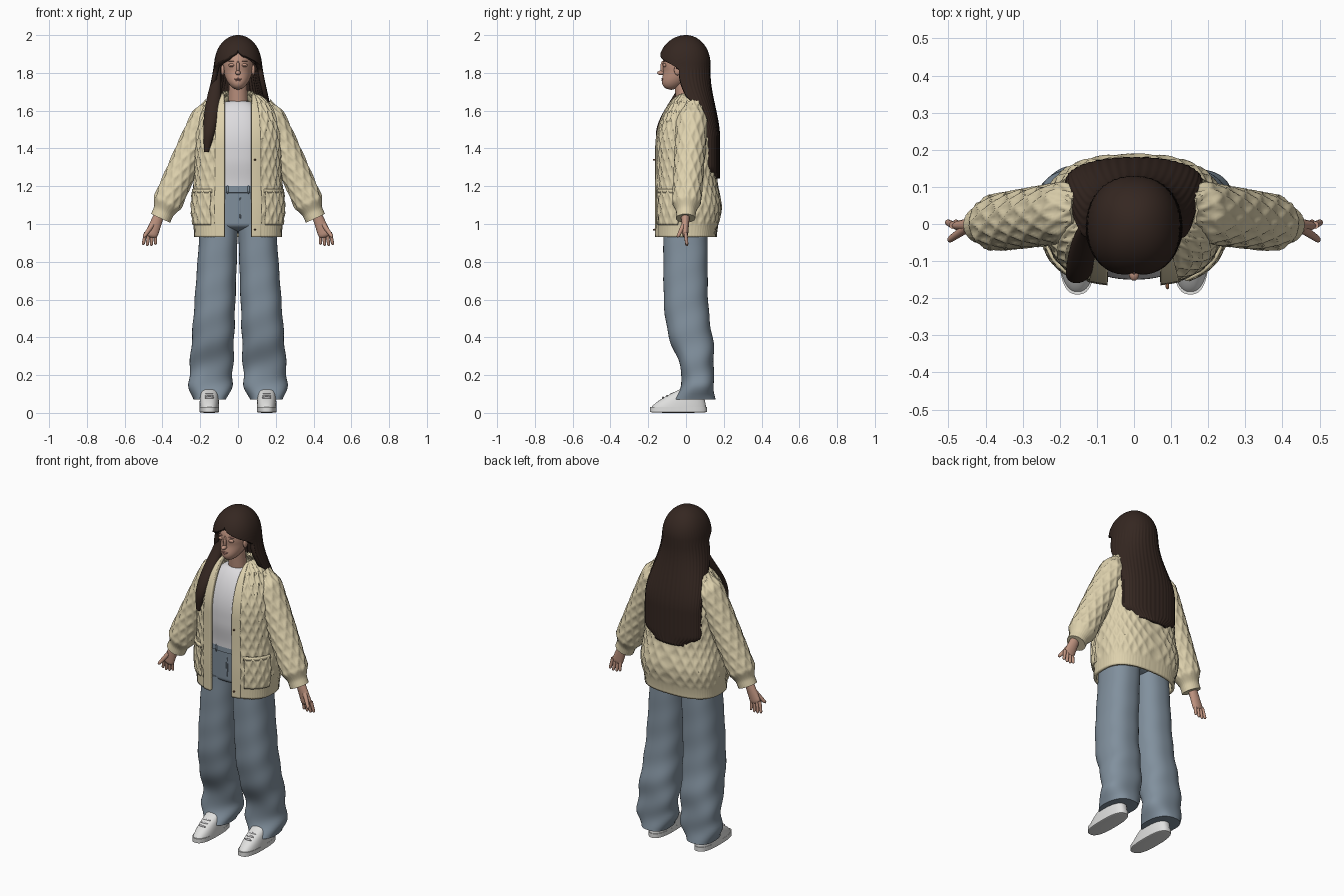
import bpy, bmesh, math
from math import sin, cos, asin, pi, radians, degrees, exp, sqrt

if "Cube" in bpy.data.objects:
    bpy.data.objects.remove(bpy.data.objects["Cube"])


def material(name, red, green, blue):
    mat = bpy.data.materials.new(name)
    mat.use_nodes = True
    mat.diffuse_color = (red, green, blue, 1)
    shader = mat.node_tree.nodes["Principled BSDF"]
    shader.inputs["Base Color"].default_value = mat.diffuse_color
    shader.inputs["Roughness"].default_value = 0.8
    return mat


HAIR = material("dark brown hair", .035, .02, .015)
SKIN = material("skin", .53, .3, .22)
LIPS = material("lips", .44, .21, .17)
KNIT = material("cream knit", .73, .64, .42)
DENIM = material("blue denim", .22, .28, .34)
COTTON = material("white cotton", .72, .71, .73)
LEATHER = material("white leather", .75, .75, .74)
BUTTON = material("brown button", .22, .1, .05)


# Shape rules
def mix(a, b, t):
    return a + (b - a) * t


def ease(value, start, end):
    t = max(0, min(1, (value - start) / (end - start)))
    return t * t * (3 - 2 * t)


def bell(value, centre, width):
    return exp(-((value - centre) / width) ** 2)


def dome(z, start, top):
    return sqrt(max(0, 1 - max(0, (z - start) / (top - start)) ** 2))


def rise(bottom, top, t):
    return mix(bottom, top, sin(t * pi / 2))


def signed_power(value, power):
    return math.copysign(abs(value) ** power, value)


def ring(x, y, z, half_width, half_depth, tilt=0, sweep=180):
    return x, y, z, half_width, half_depth, radians(tilt), radians(sweep)


def finish(name, bm, mat, thick=0):
    mesh = bpy.data.meshes.new(name)
    bm.to_mesh(mesh)
    bm.free()
    mesh.materials.append(mat)
    mesh.shade_smooth()
    mesh.set_sharp_from_angle(angle=radians(50))
    obj = bpy.data.objects.new(name, mesh)
    bpy.context.collection.objects.link(obj)
    if thick:
        solid = obj.modifiers.new("thickness", "SOLIDIFY")
        solid.thickness, solid.offset = thick, -1


def loft(name, path, mat, cols=32, rows=32, power=2, relief=None,
         span=(-1, 1), low=0, high=2, grow=0, thick=0):
    """Skin rising rings; angle zero is the back, the sweep leaves a front gap."""
    bm = bmesh.new()
    loops = []
    for i in range(rows + 1):
        x, y, z, half_width, half_depth, tilt, sweep = path(i / rows)
        if not low <= z <= high:
            continue
        loop = []
        for j in range(cols + 1):
            phi = sweep * mix(*span, j / cols)
            extra = grow + (relief(phi, z) if relief else 0)
            u = (half_width + extra) * signed_power(sin(phi), 2 / power)
            v = (half_depth + extra) * signed_power(cos(phi), 2 / power)
            loop.append(bm.verts.new((x + u * cos(tilt), y + v, z + u * sin(tilt))))
        loops.append(loop)
    for under, over in zip(loops, loops[1:]):
        for j in range(cols):
            bm.faces.new((under[j], over[j], over[j + 1], under[j + 1]))
    bmesh.ops.remove_doubles(bm, verts=bm.verts, dist=.0001)
    if not thick:
        bmesh.ops.holes_fill(bm, edges=[e for e in bm.edges if e.is_boundary])
        bmesh.ops.recalc_face_normals(bm, faces=bm.faces)
    finish(name, bm, mat, thick)


def limb(name, start, end, start_size, end_size, mat, tilt=0, **options):
    """Straight tapered limb with a rounded lower end."""
    def path(t):
        tip = sqrt(1 - (1 - min(1, .05 + 6 * t)) ** 2)
        place = [mix(a, b, t) for a, b in zip(start, end)]
        size = [mix(a, b, t) * tip for a, b in zip(start_size, end_size)]
        return ring(*place, *size, tilt)
    loft(name, path, mat, **options)


def blob(name, place, size, mat):
    bm = bmesh.new()
    bmesh.ops.create_uvsphere(bm, u_segments=20, v_segments=12, radius=1)
    bmesh.ops.scale(bm, vec=size, verts=bm.verts)
    bmesh.ops.translate(bm, vec=place, verts=bm.verts)
    finish(name, bm, mat)


def knit(count, rib_top):
    """Raised diamond cables above a ribbed band."""
    def relief(phi, z):
        if z < rib_top:
            return .001 * cos(count * 6 * phi)
        across, along = count * phi, 32 * z
        cable = max(abs(cos(across + along)), abs(cos(across - along))) ** 5
        return ease(z, rib_top, rib_top + .03) * (.007 * cable - .003)
    return relief


def crease(phi, z):
    return .008 * exp(-3 * z) * sin(38 * z + 2 * phi)


def strands(phi, z):
    return .001 * sin(44 * phi) * ease(z, 1.95, 1.8)


# Head and face
def head(t):
    z = mix(1.71, 1.98, t)
    size = sqrt(max(0, sin(pi * t)))
    return ring(0, -.02 - .06 * ease(z, 1.82, 1.7), z, .08 * size, .104 * size)


loft("head", head, SKIN, cols=40, rows=40)
limb("neck", (0, .01, 1.56), (0, -.02, 1.78), (.055, .05), (.046, .048), SKIN)
blob("nose_bridge", (0, -.12, 1.83), (.009, .016, .035), SKIN)
blob("nose_tip", (0, -.133, 1.8), (.014, .02, .012), SKIN)
blob("upper_lip", (0, -.122, 1.768), (.02, .01, .004), LIPS)
blob("lower_lip", (0, -.121, 1.76), (.016, .01, .005), LIPS)


# Long hair with a face opening, and one lock over the right shoulder
def long_hair(t):
    z = rise(1.24, 2, t)
    crown, fall = dome(z, 1.85, 2), ease(z, 1.8, 1.45)
    width = mix(.124, .185, ease(z, 1.9, 1.5)) * crown * (1 - .35 * ease(z, 1.3, 1.24))
    opening = mix(90, 100, ease(z, 1.6, 1.7)) + 80 * ease(z, 1.81, 1.92)
    return ring(0, mix(-.008, .112, fall) * crown, z, width,
                mix(.137, .068, fall) * crown, sweep=opening)


def front_lock(t):
    z = mix(1.38, 1.83, t)
    size = .012 + .028 * sin(pi * t)
    return ring(mix(-.167, -.105, t), -.138 * ease(z, 1.8, 1.45), z, size, .8 * size)


loft("long_hair", long_hair, HAIR, cols=120, rows=90, power=2.2, relief=strands, thick=.025)
loft("front_lock", front_lock, HAIR, cols=88, relief=strands)


# Shirt and open cardigan
def shirt(t):
    z = rise(1.2, 1.65, t)
    curve = dome(z, 1.4, 1.65)
    return ring(0, -.01 * curve, z, mix(.05, .165, curve),
                mix(.05, .14, curve ** 1.5) - .015 * ease(z, 1.35, 1.2))


def cardigan(t):
    z = rise(.93, 1.69, t)
    curve, hips = dome(z, 1.4, 1.69), bell(z, 1.09, .1)
    width = mix(.08, .23, curve) + .014 * hips
    gap = degrees(asin((.07 / width) ** 1.3))
    return ring(0, .02 * (1 - curve) + .012 * hips, z, width,
                mix(.05, .16, curve ** 1.5) + .014 * hips, sweep=180 - gap)


loft("shirt", shirt, COTTON, cols=64, power=2.4)
loft("cardigan_body", cardigan, KNIT, cols=180, rows=110, power=2.6,
     relief=knit(12, .99), span=(-.96, .96), thick=.014)
for z in (.97, 1.34):
    blob("cardigan_button", (.09, -.168, z), (.005, .008, .005), BUTTON)

# Jeans top
limb("jeans_hips", (0, -.004, .96), (0, -.008, 1.21), (.2, .112), (.168, .118),
     DENIM, cols=64, power=2.5)
limb("waistband", (0, -.008, 1.16), (0, -.008, 1.21), (.176, .123), (.172, .122),
     DENIM, cols=64, power=2.5)
blob("fly_seam", (.012, -.121, 1.09), (.005, .004, .07), DENIM)


# Paired parts, made once for each side
def build_side(s, side):
    def sleeve(t):
        size = .055 + .022 * ease(t, .05, .15) - .034 * ease(t, .85, 1)
        return ring(s * mix(.41, .15, t), mix(-.002, .036, t), mix(1.03, 1.62, t),
                    size, size - .004 + .01 * t, s * (25 + 35 * t ** 4))

    def trouser_leg(t):
        z = mix(.07, 1, t)
        return ring(s * mix(.15, .1, t), .065 * bell(z, .19, .23) - .003, z,
                    mix(.118, .1, t) - .032 * ease(z, .16, .06),
                    .117 - .034 * bell(z, .2, .12))

    def shoe_upper(t):
        return ring(s * .152, -.04 + .07 * t * sqrt(t), mix(.02, .13, t),
                    .052 - .01 * t * t, mix(.147, .05, t * sqrt(t)))

    def panel(name, start, end, **options):
        loft(f"{side}_{name}", cardigan, KNIT, span=sorted((s * start, s * end)),
             rows=110, power=2.6, **options)

    def hand_part(name, start, end, start_size, end_size, tilt):
        limb(f"{side}_{name}", (s * start[0], *start[1:]), (s * end[0], *end[1:]),
             start_size, end_size, SKIN, s * tilt, cols=16, rows=18)

    # Cardigan trim and sleeve
    panel("button_band", .925, 1, cols=10, grow=.006, thick=.02)
    panel("pocket", .6, .89, cols=40, grow=.008, thick=.012, low=.99, high=1.18,
          relief=knit(12, .99))
    panel("pocket_welt", .59, .9, grow=.01, thick=.014, low=1.155, high=1.19)
    loft(f"{side}_sleeve", sleeve, KNIT, cols=72, rows=72, relief=knit(5, 1.09))

    # Hand
    hand_part("palm", (.465, -.005, .93), (.412, -.003, 1.06), (.036, .015), (.026, .024), 20)
    for i, finger in enumerate(("little", "ring", "middle", "index")):
        x = .437 + .017 * i
        hand_part(finger + "_finger", (x + .005 * i, .005, .89 - .008 * sin(i)),
                  (x, -.003, .955), (.008, .008), (.01, .01), 10)
    hand_part("thumb", (.5, -.044, .93), (.45, -.01, 1), (.009, .009), (.014, .014), 40)

    # Face details
    blob(f"{side}_eyelid", (s * .033, -.113, 1.84), (.017, .01, .01), SKIN)
    blob(f"{side}_eye", (s * .033, -.119, 1.837), (.011, .005, .002), LIPS)
    blob(f"{side}_eyebrow", (s * .035, -.113, 1.862), (.017, .01, .002), LIPS)
    blob(f"{side}_ear", (s * .081, -.045, 1.815), (.01, .018, .028), SKIN)

    # Trouser leg and shoe
    blob(f"{side}_belt_loop", (s * .055, -.129, 1.185), (.006, .005, .026), DENIM)
    loft(f"{side}_trouser_leg", trouser_leg, DENIM, cols=64, rows=60, power=2.4, relief=crease)
    limb(f"{side}_shoe_sole", (s * .152, -.04, 0), (s * .152, -.04, .03),
         (.052, .15), (.052, .15), LEATHER, cols=48, power=2.6)
    loft(f"{side}_shoe_upper", shoe_upper, LEATHER, cols=48, power=2.4)
    for i in range(3):
        blob(f"{side}_shoe_lace", (s * .152, -.122 + .022 * i, .08 + .01 * i),
             (.024, .005, .006), COTTON)


build_side(1, "left")
build_side(-1, "right")
